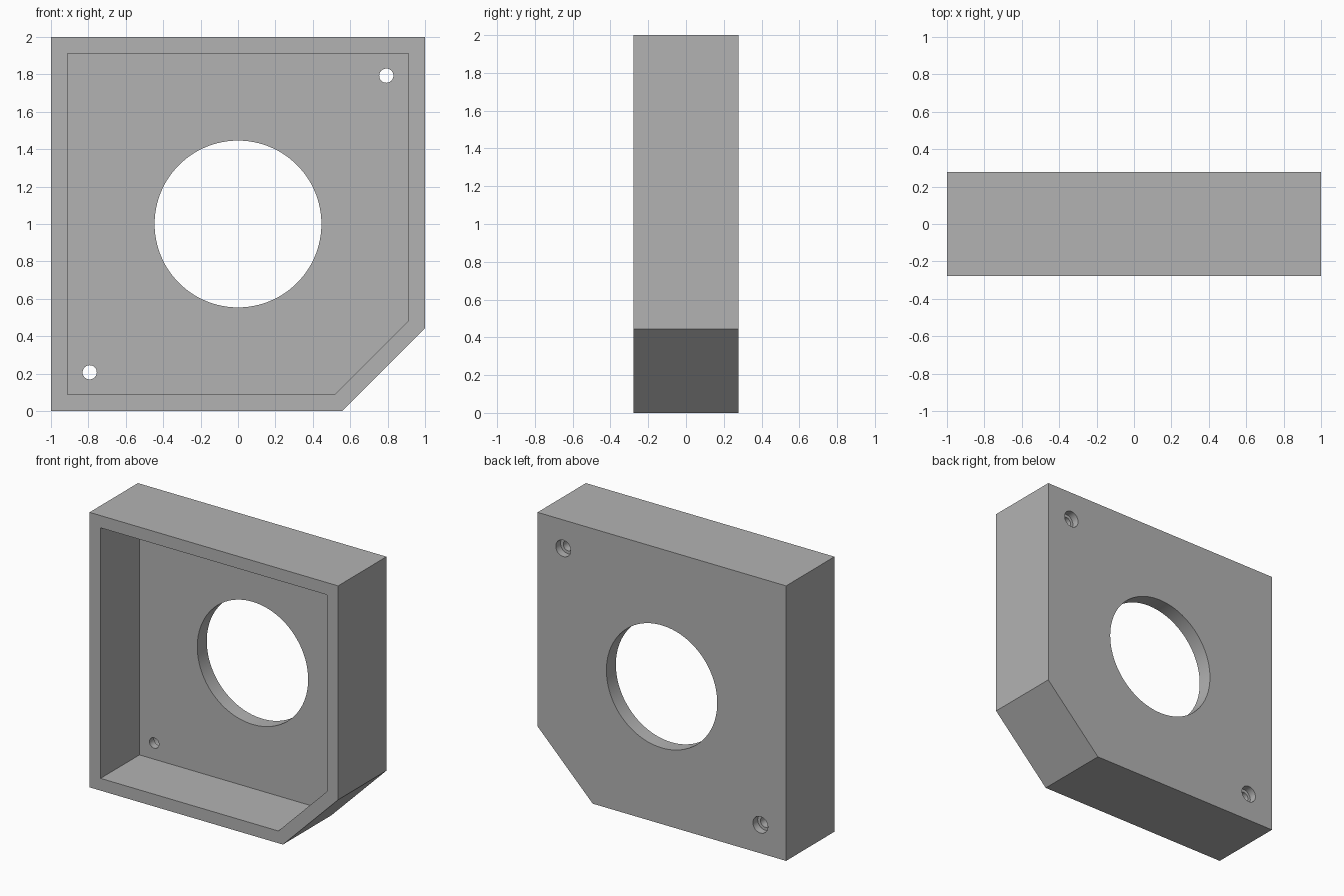
import bpy, bmesh, math
from mathutils import Matrix

if "Cube" in bpy.data.objects:
    bpy.data.objects.remove(bpy.data.objects["Cube"], do_unlink=True)

DEPTH = 0.556      # full depth of the housing
WALL = 0.089       # rim thickness
BACK = 0.109       # back plate thickness
CHAMFER = 0.444    # cut-off lower corner
FRONT_Y, BACK_Y = -DEPTH / 2, DEPTH / 2
PLATE_Y = BACK_Y - BACK

grey = bpy.data.materials.new("plain grey")
grey.use_nodes = True
colour = (0.45, 0.45, 0.45, 1)
grey.diffuse_color = colour
grey.node_tree.nodes["Principled BSDF"].inputs["Base Color"].default_value = colour


def add_object(name, bm):
    bmesh.ops.recalc_face_normals(bm, faces=bm.faces)
    mesh = bpy.data.meshes.new(name)
    bm.to_mesh(mesh)
    bm.free()
    mesh.materials.append(grey)
    obj = bpy.data.objects.new(name, mesh)
    bpy.context.collection.objects.link(obj)
    return obj


def chamfered_block(name, inset, y0, y1):
    """Square block with one lower corner cut off, offset inward by inset."""
    bm = bmesh.new()
    lo, hi = inset, 2 - inset
    cut = CHAMFER + inset * (math.sqrt(2) - 1)
    outline = [(lo - 1, lo), (1 - cut, lo), (1 - lo, cut), (1 - lo, hi), (lo - 1, hi)]
    face = bm.faces.new([bm.verts.new((x, y0, z)) for x, z in outline])
    extruded = bmesh.ops.extrude_face_region(bm, geom=[face])["geom"]
    moved = [v for v in extruded if isinstance(v, bmesh.types.BMVert)]
    bmesh.ops.translate(bm, verts=moved, vec=(0, y1 - y0, 0))
    return add_object(name, bm)


def cylinder(name, radius, x, z, y0, y1, sides):
    bm = bmesh.new()
    place = Matrix.Translation((x, (y0 + y1) / 2, z)) @ Matrix.Rotation(math.pi / 2, 4, "X")
    bmesh.ops.create_cone(bm, cap_ends=True, segments=sides, radius1=radius,
                          radius2=radius, depth=y1 - y0, matrix=place)
    return add_object(name, bm)


# Housing body, open at the front
housing = chamfered_block("housing", 0, FRONT_Y, BACK_Y)
cutters = [chamfered_block("cavity_cutter", WALL, FRONT_Y - 0.1, PLATE_Y)]

# Large central opening
cutters.append(cylinder("opening_cutter", 0.446, 0, 1, PLATE_Y - 0.1, BACK_Y + 0.1, 96))

# Two diagonal screw holes, counterbored from the back
for side in (-1, 1):
    x, z = side * 0.793, 1 + side * 0.793
    cutters.append(cylinder("screw_hole_cutter", 0.038, x, z, PLATE_Y - 0.1, BACK_Y + 0.1, 32))
    cutters.append(cylinder("counterbore_cutter", 0.06, x, z, BACK_Y - 0.055, BACK_Y + 0.1, 32))

# Cut everything out of the body
bpy.context.view_layer.objects.active = housing
housing.select_set(True)
for cutter in cutters:
    cutter.hide_render = True
    mod = housing.modifiers.new("cut", "BOOLEAN")
    mod.operation = "DIFFERENCE"
    mod.solver = "EXACT"
    mod.object = cutter
    bpy.ops.object.modifier_apply(modifier=mod.name)
    bpy.data.objects.remove(cutter, do_unlink=True)

bpy.ops.object.shade_smooth_by_angle(angle=math.radians(30))
